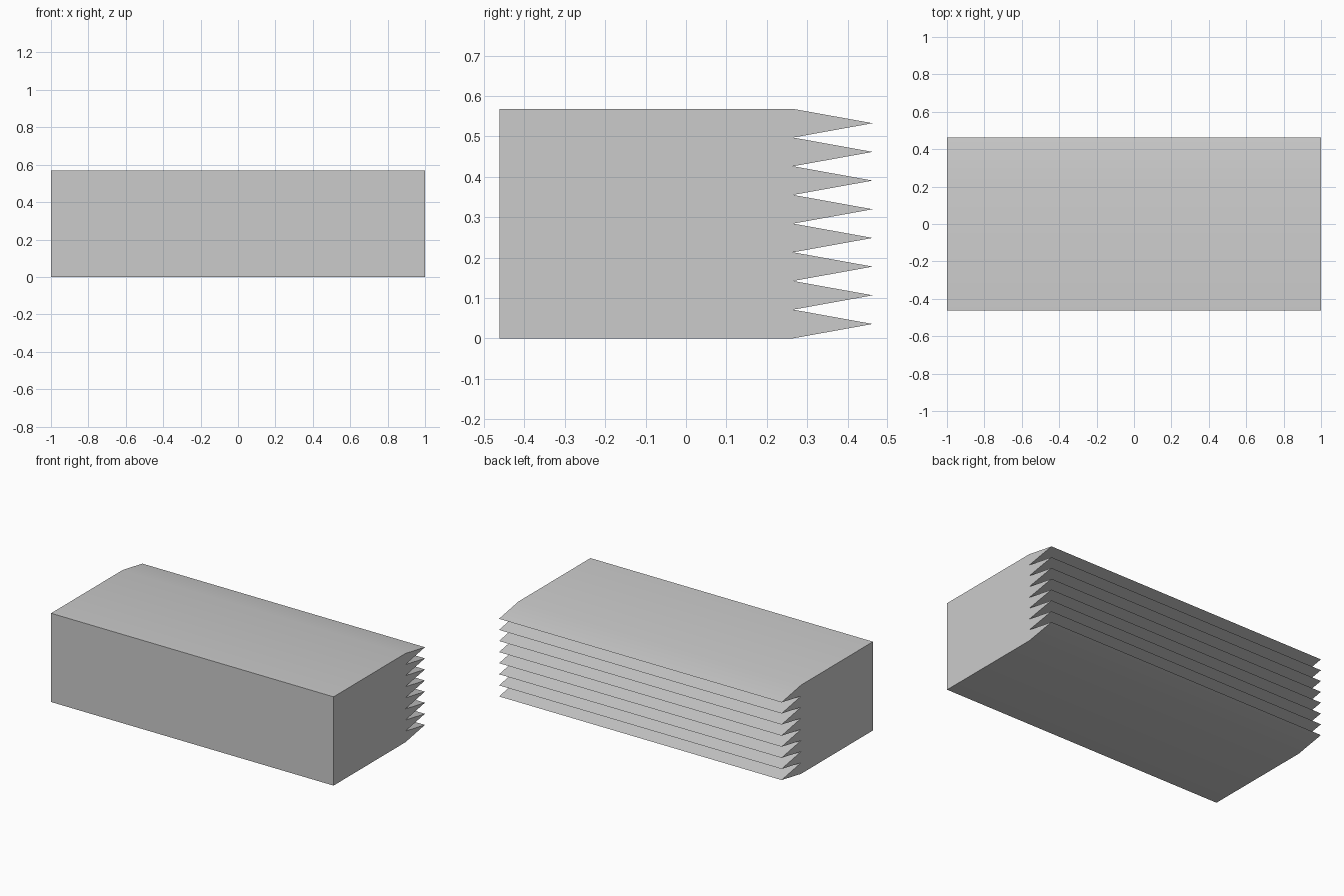
import bpy
import bmesh
import math

if "Cube" in bpy.data.objects:
    bpy.data.objects.remove(bpy.data.objects["Cube"], do_unlink=True)

HALF_LENGTH = 1.0
FRONT, VALLEY, TIP = -0.462, 0.265, 0.462
HEIGHT = 0.568
TEETH = 8
PITCH = HEIGHT / TEETH

# Plain grey finish
grey = bpy.data.materials.new("plain grey")
grey.use_nodes = True
colour = (0.6, 0.6, 0.6, 1)
grey.diffuse_color = colour
grey.node_tree.nodes["Principled BSDF"].inputs["Base Color"].default_value = colour

# Side profile: flat front, saw-toothed back
profile = [(FRONT, 0), (VALLEY, 0)]
for i in range(TEETH):
    profile += [(TIP, (i + 0.5) * PITCH), (VALLEY, (i + 1) * PITCH)]
profile.append((FRONT, HEIGHT))

# Extrude the profile along the length of the block
bm = bmesh.new()
end = bm.faces.new([bm.verts.new((-HALF_LENGTH, y, z)) for y, z in profile])
side = bmesh.ops.extrude_face_region(bm, geom=[end], use_keep_orig=True)
moved = [v for v in side["geom"] if isinstance(v, bmesh.types.BMVert)]
bmesh.ops.translate(bm, verts=moved, vec=(2 * HALF_LENGTH, 0, 0))
bmesh.ops.recalc_face_normals(bm, faces=bm.faces)
mesh = bpy.data.meshes.new("ridged_block")
bm.to_mesh(mesh)
bm.free()
mesh.materials.append(grey)

block = bpy.data.objects.new("ridged_block", mesh)
bpy.context.collection.objects.link(block)

# Soft shading over the shallow bevel, crisp ridges
bpy.context.view_layer.objects.active = block
block.select_set(True)
bpy.ops.object.shade_smooth_by_angle(angle=math.radians(30))
